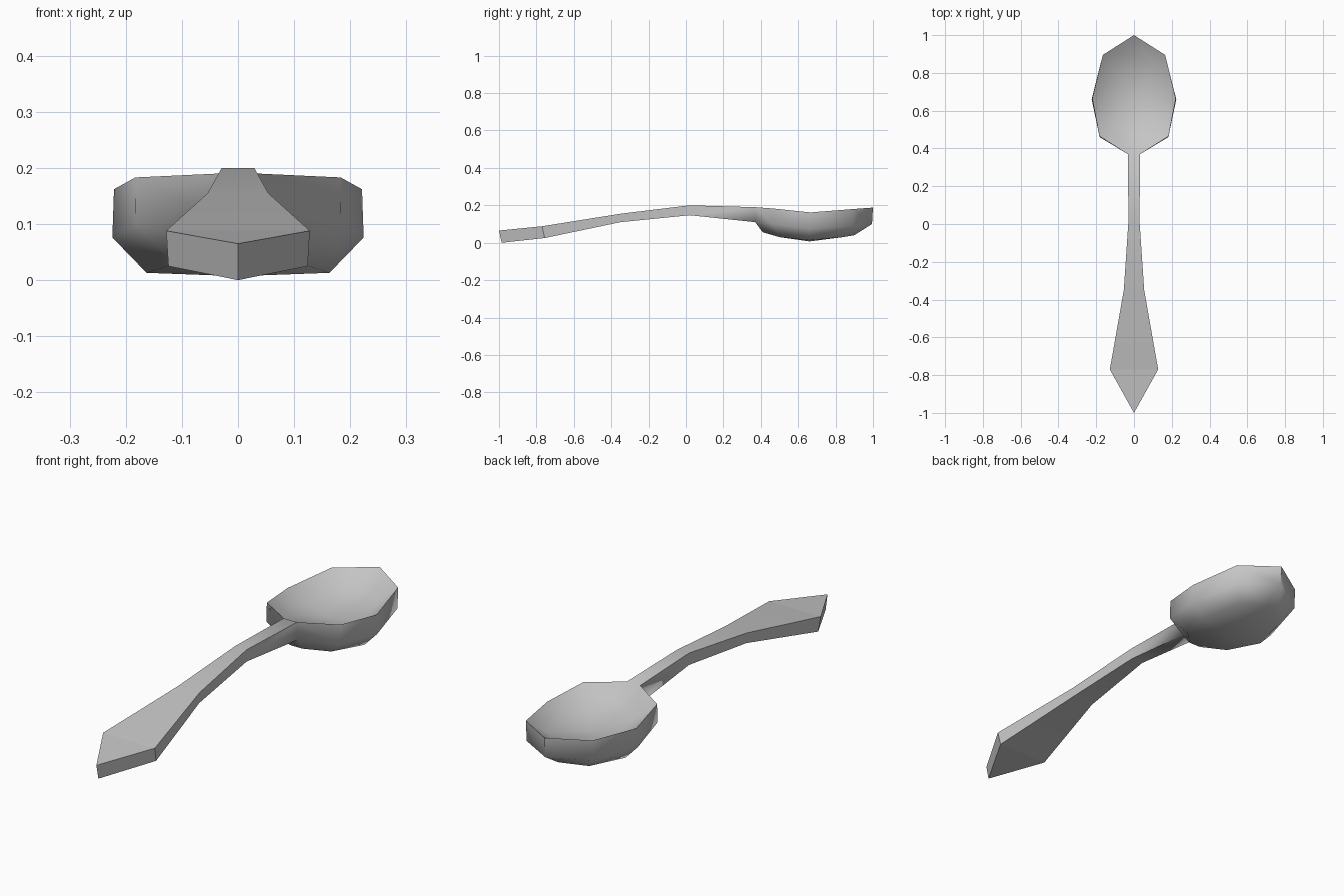
import bpy, bmesh, math

if "Cube" in bpy.data.objects:
    bpy.data.objects.remove(bpy.data.objects["Cube"])

steel = bpy.data.materials.new("grey_steel")
steel.use_nodes = True
steel.diffuse_color = (0.56, 0.56, 0.56, 1)
steel.node_tree.nodes["Principled BSDF"].inputs["Base Color"].default_value = steel.diffuse_color

bm = bmesh.new()


def mirrored_ring(half):
    """Ring from the right of the neck, round the tip, to the left of the neck."""
    points = half + [(-x, y, z) for x, y, z in reversed(half[:-1])]
    return [bm.verts.new(p) for p in points]


def bridge(a, b, closed=True):
    n = len(a)
    for i in range(n if closed else n - 1):
        j = (i + 1) % n
        bm.faces.new((a[i], a[j], b[j], b[i]))


def fan(ring, centre):
    c = bm.verts.new(centre)
    for i, v in enumerate(ring):
        bm.faces.new((v, ring[(i + 1) % len(ring)], c))


# Bowl: shallow hollow, upright outer wall open at the neck, rounded underside
inner = mirrored_ring([(0.03, 0.46, 0.14), (0.12, 0.53, 0.125), (0.15, 0.66, 0.115),
                       (0.11, 0.83, 0.12), (0, 0.90, 0.13)])
rim = mirrored_ring([(0.033, 0.37, 0.19), (0.183, 0.465, 0.183), (0.221, 0.665, 0.162),
                     (0.165, 0.895, 0.18), (0, 1.0, 0.188)])
wall = mirrored_ring([(0.033, 0.37, 0.11), (0.182, 0.46, 0.10), (0.224, 0.66, 0.076),
                      (0.165, 0.89, 0.088), (0, 0.995, 0.10)])
under = mirrored_ring([(0.03, 0.41, 0.056), (0.11, 0.50, 0.03), (0.163, 0.66, 0.013),
                       (0.11, 0.84, 0.03), (0, 0.90, 0.04)])
fan(inner, (0, 0.66, 0.09))
bridge(inner, rim)
bridge(rim, wall, closed=False)
bridge(wall, under)
fan(under, (0, 0.66, 0.007))

# Handle: sections (y, half width, top, bottom) from the neck to the pointed end
previous = [rim[-1], rim[0], wall[0], wall[-1]]
for y, w, top, bottom in [(0.02, 0.029, 0.20, 0.147), (-0.35, 0.054, 0.155, 0.11),
                          (-0.77, 0.128, 0.088, 0.025), (-1.0, 0, 0.065, 0.0)]:
    lower_y = y + (0.014 if y < -0.5 else 0)
    lower_w = w * (0.97 if y < -0.5 else 1)
    section = [bm.verts.new(p) for p in
               ((-w, y, top), (w, y, top), (lower_w, lower_y, bottom), (-lower_w, lower_y, bottom))]
    bridge(previous, section)
    previous = section

bmesh.ops.remove_doubles(bm, verts=bm.verts, dist=0.0005)
bmesh.ops.recalc_face_normals(bm, faces=bm.faces)

# Crisp upright edges at the handle's widest point
for edge in bm.edges:
    if all(-0.8 < v.co.y < -0.7 for v in edge.verts):
        edge.smooth = False

mesh = bpy.data.meshes.new("spoon")
bm.to_mesh(mesh)
bm.free()
mesh.materials.append(steel)
spoon = bpy.data.objects.new("spoon", mesh)
bpy.context.collection.objects.link(spoon)
bpy.ops.object.select_all(action="DESELECT")
spoon.select_set(True)
bpy.context.view_layer.objects.active = spoon
bpy.ops.object.shade_smooth_by_angle(angle=math.radians(62))
